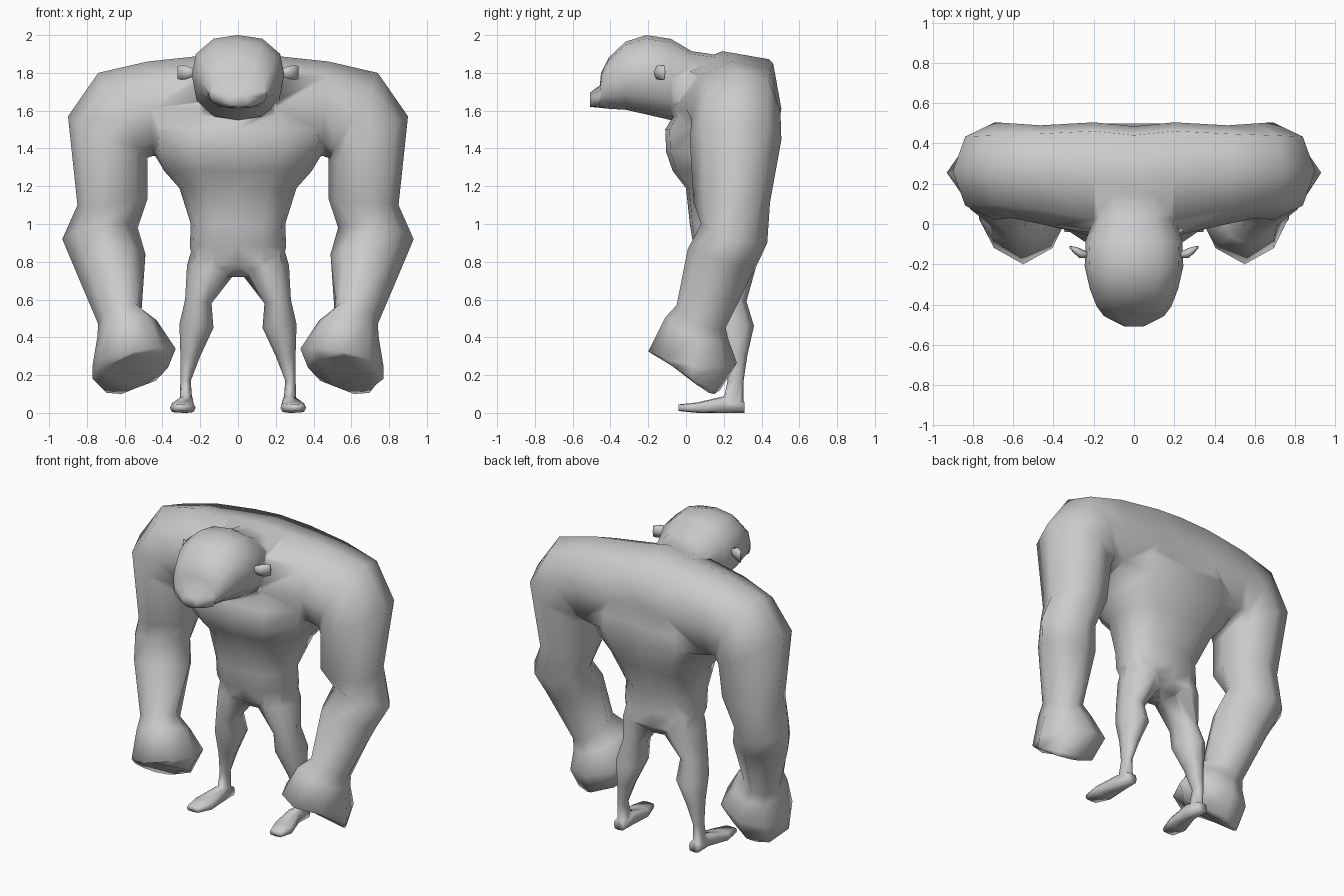
import bpy, bmesh, math
from mathutils import Vector

if "Cube" in bpy.data.objects:
    bpy.data.objects.remove(bpy.data.objects["Cube"])

skin = bpy.data.materials.new("skin_grey")
skin.diffuse_color = (0.6, 0.6, 0.6, 1)
skin.use_nodes = True
skin.node_tree.nodes["Principled BSDF"].inputs["Base Color"].default_value = skin.diffuse_color


def loft(name, sections, sides=8):
    """Tube through (centre, u, v, front boxiness, back boxiness) rings."""
    bm = bmesh.new()
    rings = []
    for c, u, v, kf, kb in sections:
        ring = []
        for i in range(sides):
            a = 2 * math.pi * i / sides
            k = 1 + ((kf if math.sin(a) > 0 else kb) - 1) * abs(math.sin(2 * a))
            ring.append(bm.verts.new(c + u * math.cos(a) * k + v * math.sin(a) * k))
        rings.append(ring)
    for r, s in zip(rings, rings[1:]):
        for i in range(sides):
            j = (i + 1) % sides
            bm.faces.new((r[i], r[j], s[j], s[i]))
    bm.faces.new(rings[0])
    bm.faces.new(rings[-1])
    bmesh.ops.recalc_face_normals(bm, faces=bm.faces)
    me = bpy.data.meshes.new(name)
    bm.to_mesh(me)
    bm.free()
    me.materials.append(skin)
    ob = bpy.data.objects.new(name, me)
    bpy.context.collection.objects.link(ob)
    return ob


def limb(xi, zi, xo, zo, yf, yb, tilt=0.0, kf=1.0, kb=1.0, m=1):
    """Ring from an inner and an outer point, front and back depth, forward tilt."""
    return (Vector((m * (xi + xo) / 2, (yf + yb) / 2, (zi + zo) / 2)),
            Vector((m * (xo - xi) / 2, 0, (zo - zi) / 2)),
            Vector((0, (yf - yb) / 2, tilt)), kf, kb)


def along_y(y, x0, x1, z0, z1, k=1.0, m=1):
    """Ring standing across the y axis."""
    return (Vector((m * (x0 + x1) / 2, y, (z0 + z1) / 2)),
            Vector(((x1 - x0) / 2, 0, 0)), Vector((0, 0, (z1 - z0) / 2)), k, k)


# Torso, top to crotch: z, half width, front, back
torso_rows = [(1.72, .36, .02, .45), (1.5, .46, -.11, .5), (1.38, .45, -.105, .49),
              (1.28, .39, -.07, .47), (1.19, .31, 0, .44), (1.0, .25, .02, .37),
              (.88, .255, .04, .37), (.78, .23, .08, .37), (.72, .1, .14, .32)]
body = loft("body", [limb(-w, z, w, z, f, b, 0, 1.08, 1.17 if z > 1.1 else 1.1)
                     for z, w, f, b in torso_rows], 12)

# Shoulders and arms: one tube running from fist to fist
arm_rows = [(.2, 1.33, .2, 1.89, -.06, .505, 0, 1, 1.2), (.45, 1.36, .48, 1.86, 0, .49, 0, 1, 1.17),
            (.48, 1.35, .74, 1.80, .03, .5, -.02, 1, 1.05), (.48, 1.32, .9, 1.57, .02, .505),
            (.48, 1.13, .85, 1.1, .04, .445), (.53, .98, .93, .92, .08, .43, .05, .88, .88),
            (.49, .84, .88, .8, .01, .37, .05, .92, .92), (.51, .55, .74, .47, -.05, .21, .06),
            (.43, .49, .745, .40, -.11, .225, .06),
            (.33, .34, .77, .25, -.2, .27, .03, .93, 1), (.37, .24, .77, .18, -.13, .18, .09, .9, .95),
            (.5, .19, .73, .15, -.04, .15, .07)]
center = limb(0, 1.35, 0, 1.915, -.1, .485, 0, 1, 1.2)
arms = loft("arms", [limb(*r, m=-1) for r in reversed(arm_rows)] + [center]
            + [limb(*r) for r in arm_rows])
parts = [arms]

# Head with cranium, brow, nose step and broad jutting jaw: y, half width, bottom, top
head_rows = [(.2, .16, 1.6, 1.89), (.03, .2, 1.555, 1.915), (-.08, .24, 1.55, 1.98),
             (-.21, .245, 1.58, 2.0), (-.32, .22, 1.605, 1.965), (-.41, .185, 1.61, 1.88),
             (-.45, .155, 1.615, 1.80), (-.456, .152, 1.615, 1.735), (-.508, .05, 1.62, 1.695)]
parts.append(loft("head", [along_y(y, -w, w, a, b, 1.06) for y, w, a, b in head_rows], 12))

# Legs and feet
leg_rows = [(.02, .92, .23, .92, .09, .35), (0, .76, .27, .78, .08, .37),
            (.14, .58, .28, .6, .11, .32), (.13, .45, .31, .47, .13, .36),
            (.2, .3, .305, .31, .19, .325), (.25, .17, .305, .17, .22, .305),
            (.24, .04, .31, .04, .19, .305)]
foot_rows = [(.31, .24, .31, 0, .06), (.2, .235, .31, 0, .09),
             (.06, .225, .36, 0, .055), (-.04, .26, .345, .01, .045)]
for m in (-1, 1):
    parts.append(loft("leg", [limb(*r, m=m) for r in leg_rows]))
    parts.append(loft("foot", [along_y(*r, k=1.2, m=m) for r in foot_rows]))

# Fuse the parts into one skin
bpy.context.view_layer.objects.active = body
for p in parts:
    mod = body.modifiers.new("fuse", 'BOOLEAN')
    mod.operation = 'UNION'
    mod.solver = 'EXACT'
    mod.object = p
    bpy.ops.object.modifier_apply(modifier=mod.name)
    bpy.data.objects.remove(p)
bm = bmesh.new()
bm.from_mesh(body.data)
bmesh.ops.remove_doubles(bm, verts=bm.verts, dist=.008)
bm.to_mesh(body.data)
bm.free()

# Small flared ears
finished = [body]
for m, side in ((-1, "left"), (1, "right")):
    ear_rows = [(.225, -.155, .015, .02), (.27, -.145, .025, .04),
                (.295, -.13, .018, .045), (.32, -.115, .006, .04)]
    finished.append(loft(side + "_ear", [
        (Vector((m * x, y, 1.802)), Vector((0, d, 0)), Vector((0, 0, h)), 1, 1)
        for x, y, d, h in ear_rows], 6))

for ob in finished:
    bpy.ops.object.select_all(action='DESELECT')
    ob.select_set(True)
    bpy.context.view_layer.objects.active = ob
    bpy.ops.object.shade_smooth_by_angle(angle=math.radians(100))
